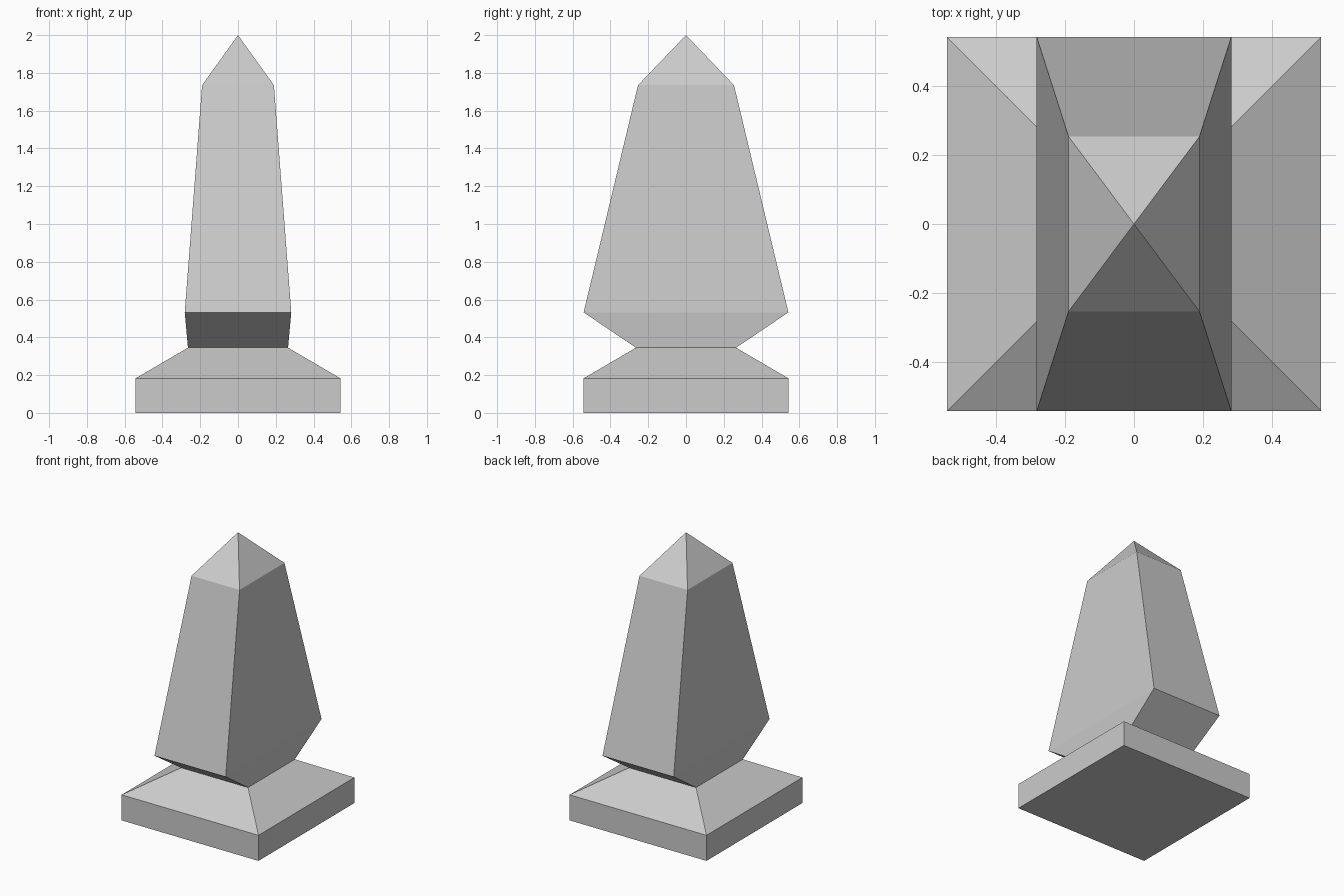
import bpy
import bmesh

cube = bpy.data.objects.get("Cube")
if cube:
    bpy.data.objects.remove(cube, do_unlink=True)

# Stone material
stone = bpy.data.materials.new("grey stone")
stone.use_nodes = True
colour = (0.6, 0.6, 0.6, 1)
stone.diffuse_color = colour
stone.node_tree.nodes["Principled BSDF"].inputs["Base Color"].default_value = colour


def stacked_part(name, rings, apex=None, floor=False):
    """Skin rectangular rings (half x, half y, z), with an optional tip and floor."""
    bm = bmesh.new()
    loops = [[bm.verts.new((sx * x, sy * y, z))
              for sx, sy in ((-1, -1), (1, -1), (1, 1), (-1, 1))]
             for x, y, z in rings]
    for low, high in zip(loops, loops[1:]):
        for i in range(4):
            j = (i + 1) % 4
            bm.faces.new((low[i], low[j], high[j], high[i]))
    if apex is not None:
        tip = bm.verts.new((0, 0, apex))
        for i in range(4):
            bm.faces.new((loops[-1][i], loops[-1][(i + 1) % 4], tip))
    if floor:
        bm.faces.new(loops[0][::-1])
    mesh = bpy.data.meshes.new(name)
    bm.to_mesh(mesh)
    bm.free()
    mesh.materials.append(stone)
    obj = bpy.data.objects.new(name, mesh)
    bpy.context.collection.objects.link(obj)
    return obj


neck = (0.265, 0.265, 0.345)

# Square base with sloped top
stacked_part("plinth", [(0.542, 0.542, 0), (0.542, 0.542, 0.183), neck], floor=True)

# Tapered shaft flaring front and back, with pointed cap
stacked_part("obelisk_shaft", [neck, (0.282, 0.542, 0.532), (0.19, 0.254, 1.735)], apex=2.0)
